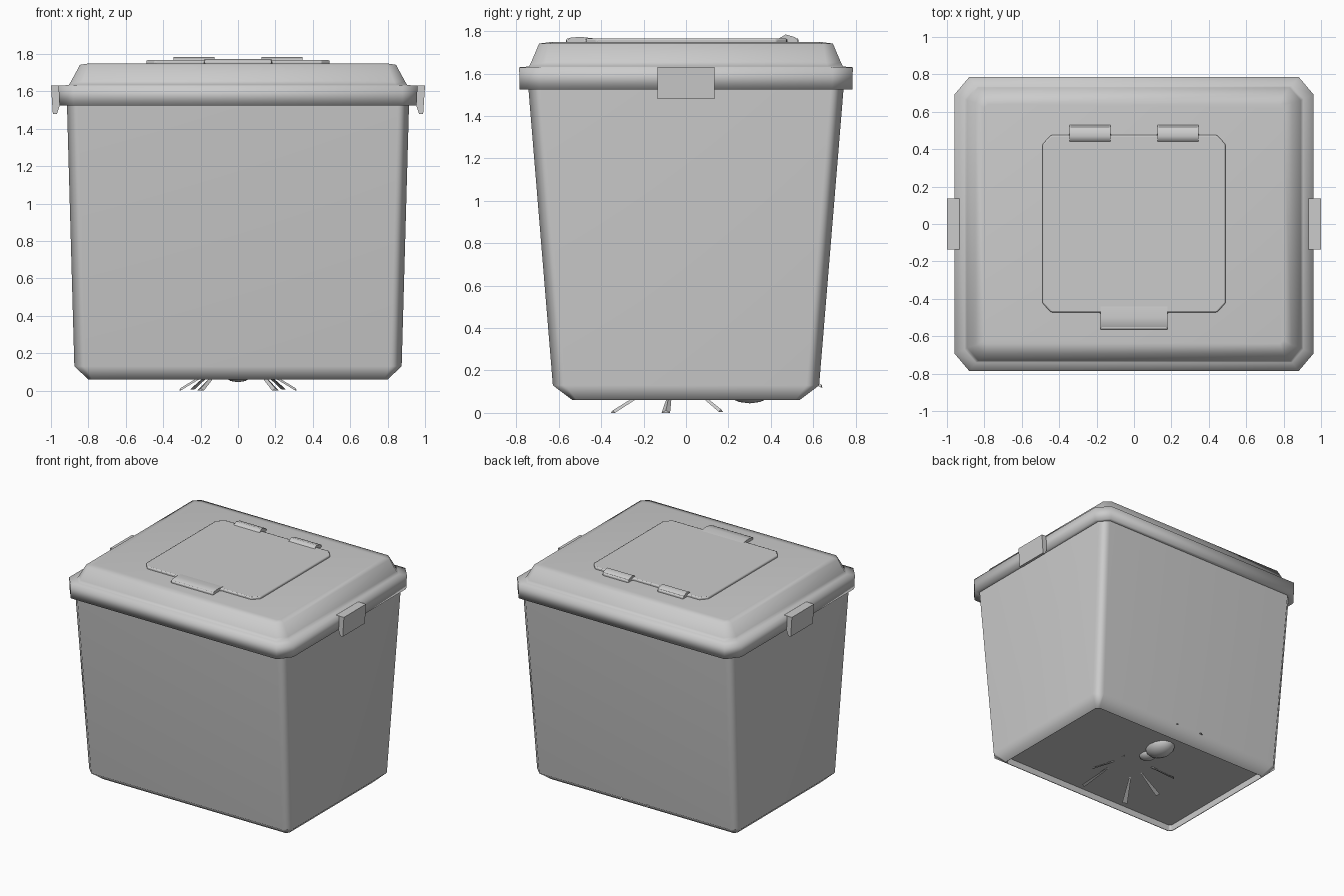
import bpy, bmesh, math
from mathutils import Vector

if "Cube" in bpy.data.objects:
    bpy.data.objects.remove(bpy.data.objects["Cube"])

grey = bpy.data.materials.new("light_grey")
grey.diffuse_color = (0.6, 0.6, 0.6, 1)
grey.use_nodes = True
grey.node_tree.nodes["Principled BSDF"].inputs["Base Color"].default_value = grey.diffuse_color


def finish(name, bm, angle=60, weighted=True):
    bmesh.ops.recalc_face_normals(bm, faces=bm.faces[:])
    me = bpy.data.meshes.new(name)
    bm.to_mesh(me)
    bm.free()
    me.materials.append(grey)
    ob = bpy.data.objects.new(name, me)
    bpy.context.collection.objects.link(ob)
    bpy.ops.object.select_all(action='DESELECT')
    ob.select_set(True)
    bpy.context.view_layer.objects.active = ob
    bpy.ops.object.shade_smooth_by_angle(angle=math.radians(angle))
    if weighted:
        mod = ob.modifiers.new("flat_faces", 'WEIGHTED_NORMAL')
        mod.keep_sharp = True
    return ob


def loft(name, levels, angle=60, weighted=True):
    """Stack of chamfered rectangles: (half x, half y, corner x, corner y, z)."""
    bm = bmesh.new()
    rings = []
    for x, y, cx, cy, z in levels:
        pts = [(x, -y + cy), (x, y - cy), (x - cx, y), (-x + cx, y),
               (-x, y - cy), (-x, -y + cy), (-x + cx, -y), (x - cx, -y)]
        rings.append([bm.verts.new((px, py, z)) for px, py in pts])
    for a, b in zip(rings, rings[1:]):
        for i in range(8):
            j = (i + 1) % 8
            bm.faces.new((a[i], a[j], b[j], b[i]))
    bm.faces.new(rings[0])
    bm.faces.new(rings[-1])
    return finish(name, bm, angle, weighted)


def extrude(name, outline, to_3d, depth, angle=30):
    """Prism from a 2D outline; to_3d places an outline point at a given depth."""
    bm = bmesh.new()
    a, b = ([bm.verts.new(to_3d(u, v, d)) for u, v in outline] for d in depth)
    n = len(outline)
    for i in range(n):
        j = (i + 1) % n
        bm.faces.new((a[i], a[j], b[j], b[i]))
    bm.faces.new(a)
    bm.faces.new(b)
    return finish(name, bm, angle)


# Tapered tub with chamfered corners and a slightly recessed floor
loft("tub", [(0.795, 0.53, 0.02, 0.02, 0.11),
             (0.795, 0.53, 0.02, 0.02, 0.06),
             (0.80, 0.535, 0.02, 0.02, 0.06),
             (0.875, 0.628, 0.06, 0.06, 0.13),
             (0.915, 0.745, 0.06, 0.06, 1.55)])

# Lid: rim, narrow ledge and sloping top as one soft surface
loft("lid", [(0.90, 0.73, 0.06, 0.06, 1.535),
             (0.955, 0.785, 0.075, 0.095, 1.525),
             (0.96, 0.787, 0.08, 0.095, 1.63),
             (0.905, 0.74, 0.06, 0.07, 1.634),
             (0.892, 0.73, 0.06, 0.07, 1.655),
             (0.845, 0.693, 0.045, 0.045, 1.742),
             (0.80, 0.64, 0.02, 0.02, 1.749)], 120, False)

# Hatch panel in the lid, with the finger tab and hinge tongues in its outline
half = [(0.18, -0.565), (0.18, -0.472), (0.445, -0.472), (0.49, -0.422),
        (0.49, 0.425), (0.445, 0.475), (0.345, 0.475), (0.345, 0.53),
        (0.125, 0.53), (0.125, 0.475)]
outline = half + [(-x, y) for x, y in reversed(half)]
hatch = extrude("hatch", outline, lambda u, v, d: (u, v, d), (1.74, 1.767), 30)
bevel = hatch.modifiers.new("soft_edge", 'BEVEL')
bevel.width = 0.008
bevel.segments = 2
hatch.modifiers.move(1, 0)

# Raised hinge knuckles and finger tab ridge
hinge = [(0.44, 1.75), (0.44, 1.767), (0.47, 1.785), (0.515, 1.772), (0.528, 1.75)]
tab = [(-0.44, 1.75), (-0.44, 1.767), (-0.50, 1.774), (-0.55, 1.769), (-0.563, 1.75)]
for name, prof, span in (("hinge_left", hinge, (-0.345, -0.125)),
                         ("hinge_right", hinge, (0.125, 0.345)),
                         ("hatch_tab", tab, (-0.18, 0.18))):
    extrude(name, prof, lambda u, v, d: (d, u, v), span, 60)

# Side clips hooking down over the rim
clip = [(0.91, 1.632), (1.0, 1.632), (0.99, 1.48), (0.968, 1.48), (0.955, 1.52), (0.95, 1.60)]
for name, s in (("clip_left", -1), ("clip_right", 1)):
    extrude(name, clip, lambda u, v, d: (s * u, d, v), (-0.135, 0.135), 60)

# Rounded two-part lump showing through the floor
for name, y, z, size in (("lump_large", 0.30, 0.125, (0.10, 0.125, 0.08)),
                         ("lump_small", 0.16, 0.115, (0.06, 0.07, 0.04))):
    bm = bmesh.new()
    bmesh.ops.create_uvsphere(bm, u_segments=16, v_segments=8, radius=1)
    for v in bm.verts:
        v.co = (v.co.x * size[0], y + v.co.y * size[1], z + v.co.z * size[2])
    finish(name, bm, 60, False)


# Thin flared feet poking through the floor and back wall
def foot(name, start, end, width):
    a, b = Vector(start), Vector(end)
    side = (b - a).cross(Vector((0, 0, 1))).normalized() * width
    up = Vector((0, 0, 0.012))
    bm = bmesh.new()
    p = [bm.verts.new(c) for c in
         (a - side * 0.3, a + side * 0.3, a + up, b - side, b + side, b + up)]
    for f in ((0, 1, 2), (3, 5, 4), (0, 3, 4, 1), (1, 4, 5, 2), (2, 5, 3, 0)):
        bm.faces.new([p[i] for i in f])
    finish(name, bm, 30, False)


feet = (("front", (0.10, -0.16, 0.115), (0.20, -0.345, 0.0), 0.02),
        ("middle", (0.12, -0.07, 0.115), (0.31, -0.095, 0.0), 0.02),
        ("rear", (0.12, 0.03, 0.115), (0.245, 0.165, 0.005), 0.015),
        ("back", (0.10, 0.58, 0.15), (0.115, 0.64, 0.12), 0.014))
for label, a, b, w in feet:
    for s, side in ((-1, "left"), (1, "right")):
        foot(f"{label}_foot_{side}", (s * a[0], *a[1:]), (s * b[0], *b[1:]), w)
